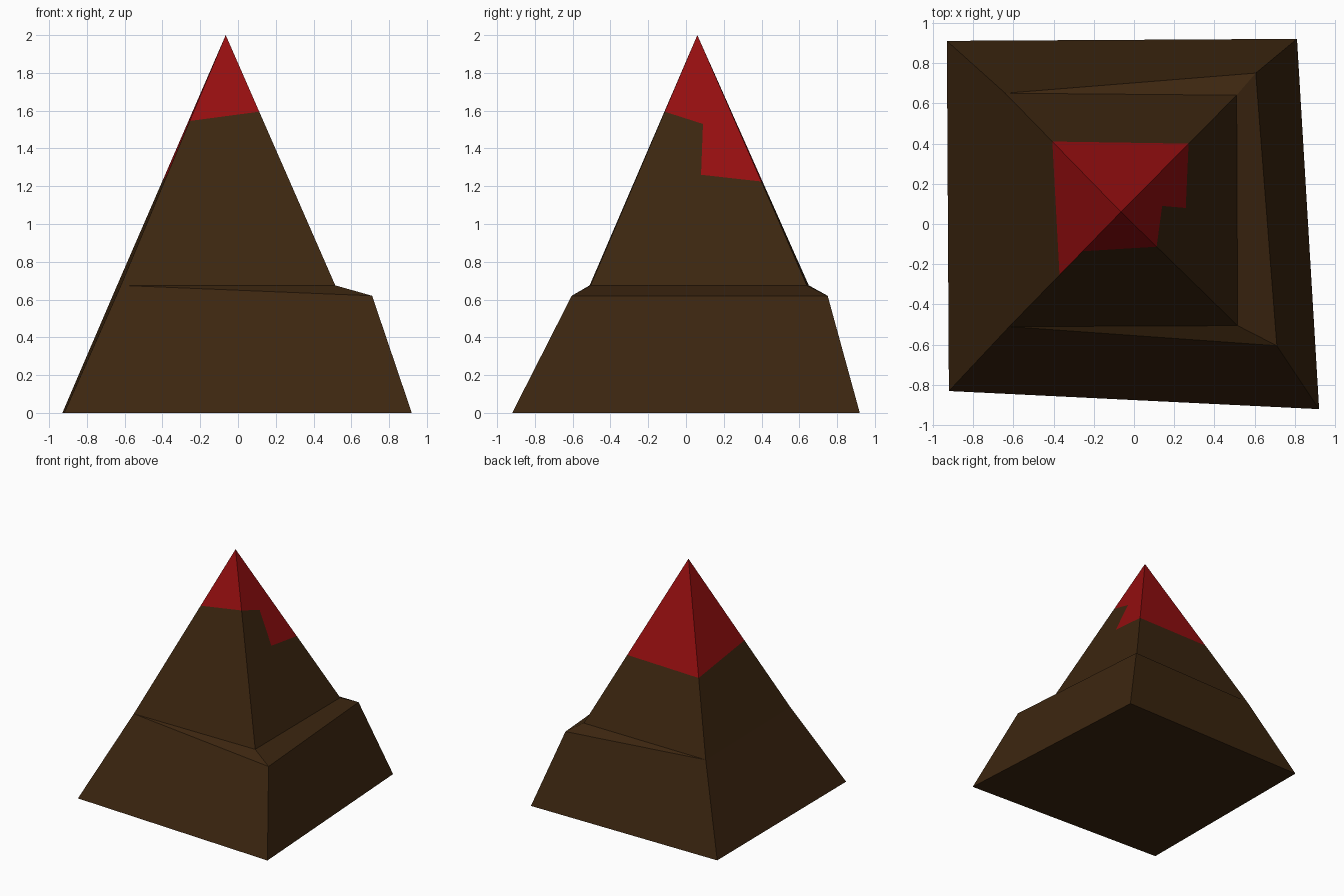
import bpy
import bmesh
from mathutils import Vector

cube = bpy.data.objects.get("Cube")
if cube:
    bpy.data.objects.remove(cube, do_unlink=True)


def make_material(name, colour):
    mat = bpy.data.materials.new(name)
    mat.use_nodes = True
    mat.diffuse_color = (*colour, 1)
    bsdf = mat.node_tree.nodes["Principled BSDF"]
    bsdf.inputs["Base Color"].default_value = (*colour, 1)
    bsdf.inputs["Roughness"].default_value = 0.9
    return mat


brown = make_material("dark brown", (0.045, 0.019, 0.005))
red = make_material("deep red", (0.30, 0.0045, 0.005))


def corners(z, *points):
    return [Vector((x, y, z)) for x, y in points]


# Corner rings run front left, front right, back right, back left as seen from the front
apex = Vector((-0.065, 0.06, 2))
base = corners(0, (-0.92, -0.83), (0.92, -0.92), (0.81, 0.92), (-0.93, 0.91))
shelf = corners(0.675, (-0.62, -0.51), (0.515, -0.505), (0.51, 0.64), (-0.64, 0.65))
rim = [shelf[0], *corners(0.62, (0.71, -0.605), (0.605, 0.75)), shelf[3]]

# Lower edge of the red tip on each side: (fraction across, fraction down from apex)
tip_edges = [
    [(0, 0.343), (1, 0.306)],
    [(0, 0.306), (0.567, 0.355), (0.524, 0.558), (1, 0.585)],
    [(0, 0.585), (1, 0.593)],
    [(0, 0.593), (1, 0.55)],
]


def build(name, polygons, material):
    bm = bmesh.new()
    for polygon in polygons:
        points = []
        for p in polygon:
            if p not in points:
                points.append(p)
        if len(points) > 2:
            bm.faces.new([bm.verts.new(p) for p in points])
    bmesh.ops.remove_doubles(bm, verts=bm.verts, dist=0.0001)
    mesh = bpy.data.meshes.new(name)
    bm.to_mesh(mesh)
    bm.free()
    mesh.materials.append(material)
    obj = bpy.data.objects.new(name, mesh)
    bpy.context.collection.objects.link(obj)
    return obj


# Sort the sides of the pyramid into the parts
plinth, ledge, slopes, tip = [base[::-1]], [], [], []
for i in range(4):
    j = (i + 1) % 4
    plinth.append([base[i], base[j], rim[j], rim[i]])
    ledge.append([rim[i], rim[j], shelf[j], shelf[i]])
    edge = [apex.lerp(shelf[i].lerp(shelf[j], s), t) for s, t in tip_edges[i]]
    slopes.append([shelf[i], shelf[j], *edge[::-1]])
    tip.append([*edge, apex])

build("pyramid_plinth", plinth, brown)
build("plinth_ledge", ledge, brown)
build("pyramid_slopes", slopes, brown)
build("red_tip", tip, red)
